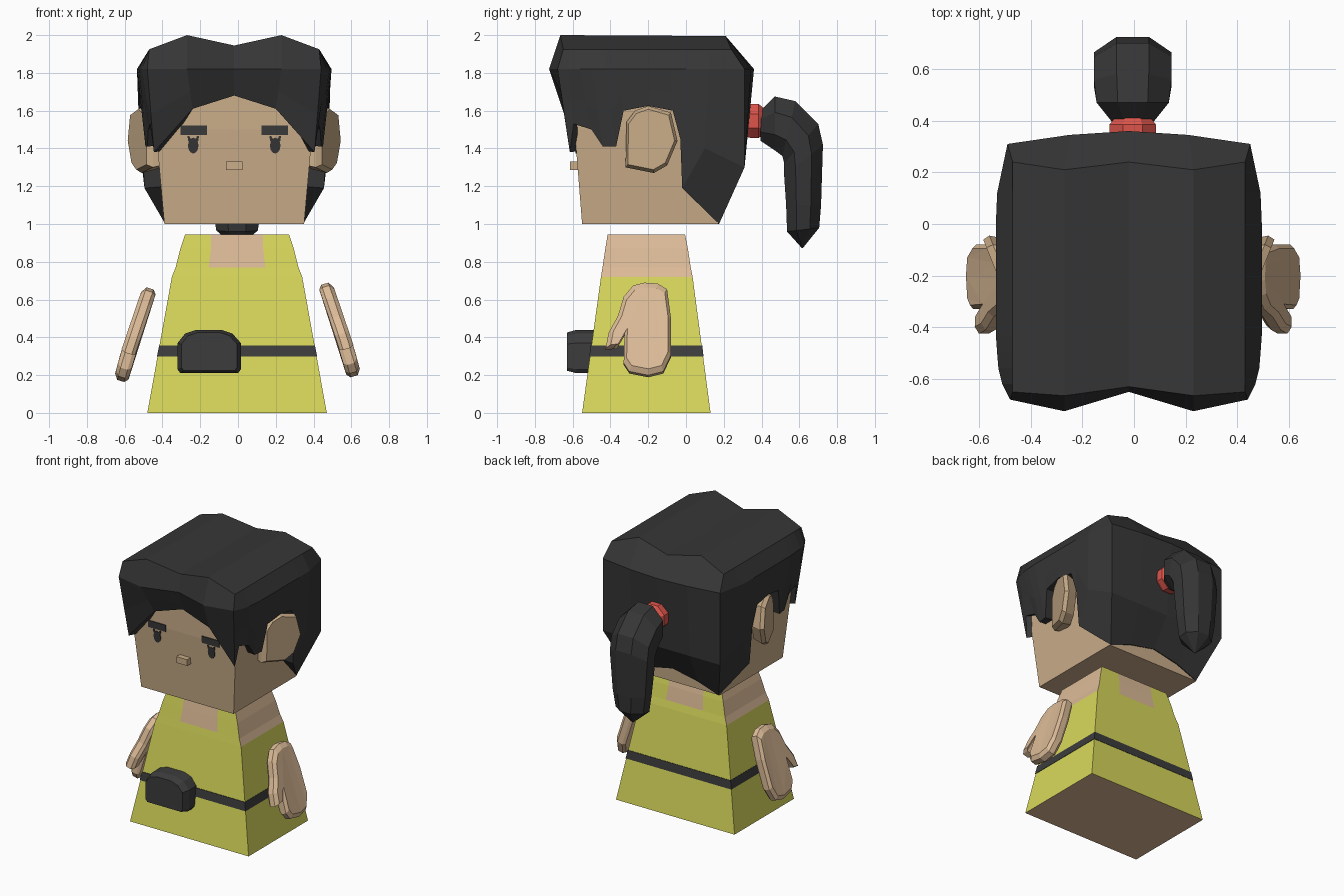
import bpy, bmesh, math
from mathutils import Vector

cube = bpy.data.objects.get("Cube")
if cube:
    bpy.data.objects.remove(cube, do_unlink=True)


def make_material(name, rgb):
    linear = [(c / 255 / 12.92 if c < 11 else ((c / 255 + 0.055) / 1.055) ** 2.4) for c in rgb]
    mat = bpy.data.materials.new(name)
    mat.use_nodes = True
    mat.diffuse_color = (*linear, 1)
    mat.node_tree.nodes["Principled BSDF"].inputs["Base Color"].default_value = (*linear, 1)
    return mat


face_skin = make_material("face skin", (203, 174, 138))
body_skin = make_material("body skin", (221, 188, 152))
yellow = make_material("yellow cloth", (216, 216, 92))
black = make_material("black hair", (54, 54, 54))
dark = make_material("dark leather", (60, 60, 60))
red = make_material("red band", (220, 85, 75))


def finish(name, bm, *mats):
    bmesh.ops.recalc_face_normals(bm, faces=bm.faces)
    mesh = bpy.data.meshes.new(name)
    bm.to_mesh(mesh)
    bm.free()
    for mat in mats:
        mesh.materials.append(mat)
    obj = bpy.data.objects.new(name, mesh)
    bpy.context.collection.objects.link(obj)
    return obj


def loft(rings, caps=True):
    """Skin a list of equal closed rings with quads and end caps."""
    bm = bmesh.new()
    rows = [[bm.verts.new(p) for p in ring] for ring in rings]
    n = len(rows[0])
    for low, high in zip(rows, rows[1:]):
        for i in range(n):
            j = (i + 1) % n
            bm.faces.new((low[i], low[j], high[j], high[i]))
    if caps:
        ends = [bm.faces.new(rows[0]), bm.faces.new(rows[-1])]
        if n > 8:
            bmesh.ops.triangulate(bm, faces=ends)
    return bm, rows


def rect(x, half, front, back, z):
    return [(x - half, front, z), (x + half, front, z), (x + half, back, z), (x - half, back, z)]


def box(name, x, half, front, back, low, high, mat):
    return finish(name, loft([rect(x, half, front, back, low), rect(x, half, front, back, high)])[0], mat)


MID = -0.02   # centre line of the head

# Body with a dress: square neck front and back, open shoulders at the sides
rings = []
for z, half, front, back in [(0, .475, -.55, .13), (.72, .345, -.45, .035), (.77, .325, -.442, .025),
                             (.87, .3, -.427, .01), (.945, .275, -.415, -.005)]:
    neck = .15 if z < .8 else .138
    xs = (-half, -neck, neck, half)
    rings.append([(x - .005, front, z) for x in xs] + [(x - .005, back, z) for x in reversed(xs)])
bm, _ = loft(rings)
bm.normal_update()
for f in bm.faces:
    c = f.calc_center_median()
    side = abs(f.normal.x) > .7
    flat = abs(f.normal.z) > .7
    neck = abs(c.x + .005) < .05 and c.z > .77
    f.material_index = 0 if flat or (c.z > .72 and side) or neck else 1
finish("body_and_dress", bm, body_skin, yellow)

# Belt and pouch
bm, _ = loft([rect(-.005, .424, -.512, .093, .298), rect(-.005, .412, -.504, .086, .358)])
finish("belt", bm, dark)

pouch = [(-.32, .23), (-.32, .37), (-.28, .42), (-.22, .44), (-.09, .44),
         (-.03, .42), (.015, .37), (.015, .23), (0, .21), (-.305, .21)]


def pouch_ring(y, s):
    return [(-.152 + (x + .152) * s, y, .32 + (z - .32) * s) for x, z in pouch]


finish("pouch", loft([pouch_ring(-.49, 1), pouch_ring(-.58, 1), pouch_ring(-.63, .88)])[0], dark)

# Mitten arms with thumbs, leaning outward
hand = [(-.15, .68), (-.1, .65), (-.08, .5), (-.08, .3), (-.12, .215), (-.2, .195), (-.3, .215),
        (-.33, .26), (-.325, .44), (-.38, .345), (-.425, .34), (-.41, .42), (-.36, .51),
        (-.33, .61), (-.28, .67), (-.22, .685)]


def arm_x(z):
    return .62 - .27 * (z - .2) if z < .35 else .58 - .34 * (z - .35)


for name, sign, drop in (("left_arm", 1, 0), ("right_arm", -1, .025)):
    rings = []
    for offset, s in ((-.04, .92), (-.022, 1), (.015, 1), (.034, .88)):
        ring = []
        for y, z in hand:
            y, z = -.2 + (y + .2) * s, .43 + (z - .43) * s
            ring.append((sign * (arm_x(z) + offset) - .003, y, z - drop + offset * .3))
        rings.append(ring)
    finish(name, loft(rings)[0], body_skin)

# Head
finish("head", loft([rect(MID, .37, -.55, .17, 1), rect(MID, .415, -.59, .2, 1.5),
                     rect(MID, .42, -.59, .2, 1.8)])[0], face_skin)
box("nose", MID, .043, -.615, -.55, 1.285, 1.33, face_skin)

# Ears, the back edge standing away from the head
ear = [(-.32, 1.3), (-.315, 1.54), (-.27, 1.6), (-.2, 1.625), (-.08, 1.59),
       (-.045, 1.44), (-.1, 1.31), (-.17, 1.27)]
for name, sign in (("left_ear", 1), ("right_ear", -1)):
    rings = []
    for offset, s in ((-.1, .9), (-.03, 1), (0, .9)):
        pts = [(-.2 + (y + .2) * s, 1.45 + (z - 1.45) * s) for y, z in ear]
        rings.append([(MID + sign * (.46 + .4 * (y + .32) + offset), y, z) for y, z in pts])
    finish(name, loft(rings)[0], face_skin)


# Eyes with lashes, and brows, as thin plates
def plate(name, pts, mat):
    def skin_y(z):
        return -.55 - .08 * (z - 1)
    rings = [[(x, skin_y(z) - d, z) for x, z in pts] for d in (-.002, .005)]
    finish(name, loft(rings)[0], mat)


for side, sign in (("left", 1), ("right", -1)):
    ex = MID + sign * .217
    oval = [(ex + .028 * math.cos(math.tau * i / 12), 1.415 + .042 * math.sin(math.tau * i / 12))
            for i in range(12)]
    plate(side + "_eye", oval, black)
    for k, dx in enumerate((-.018, .018)):
        lash = [(ex + dx * .5, 1.44), (ex + dx * 1.5, 1.44), (ex + dx * 1.7, 1.465), (ex + dx * 1.1, 1.465)]
        plate(f"{side}_lash_{k}", lash, black)
    brow = [(MID + sign * x, z) for x, z in ((.145, 1.472), (.285, 1.472), (.285, 1.522), (.145, 1.522))]
    plate(side + "_brow", brow, dark)

# Hair: half outline as brim x, y then the lower edge x, y, z
outline = [
    (0, -.65, 0, -.605, 1.68), (.25, -.725, .22, -.615, 1.61), (.46, -.68, .425, -.615, 1.38),
    (.49, -.62, .445, -.595, 1.53), (.505, -.56, .455, -.5, 1.5), (.51, -.5, .46, -.44, 1.41),
    (.515, -.43, .47, -.37, 1.41), (.515, -.36, .49, -.33, 1.6), (.515, -.2, .5, -.2, 1.625),
    (.515, -.08, .5, -.07, 1.6), (.515, 0, .49, -.03, 1.45), (.51, .12, .475, -.02, 1.19),
    (.47, .31, .365, .175, 1), (.23, .345, .2, .182, 1.06), (0, .36, 0, .182, 1.1)]
crown = {0: (0, -.63, 1.945), 1: (.25, -.665, 2), 2: (.45, -.65, 1.925),
         12: (.45, .24, 1.925), 13: (.25, .21, 1.995), 14: (0, .24, 1.945)}
layers = [[], [], [], [], []]
for i, (bx, by, lx, ly, lz) in enumerate(outline):
    brim, low = Vector((bx, by, 1.82)), Vector((lx, ly, lz))
    middle = brim.lerp(low, .55)
    if i == 11:
        middle = Vector((.5, .1, 1.4))
    if i > 11:
        middle = Vector((bx, .31, 1.3))
    top = Vector(crown.get(i, (.45, max(-.64, min(by, .23)), 1.925)))
    inner = Vector((min(lx, .36), max(-.54, min(ly, .13)), lz + .01))
    for layer, p in zip(layers, (inner, low, middle, brim, top)):
        layer.append(p)


def mirrored(half):
    whole = half + [Vector((-p.x, p.y, p.z)) for p in half[-2:0:-1]]
    return [p + Vector((MID, 0, 0)) for p in whole]


bm, rows = loft([mirrored(layer) for layer in layers], caps=False)
top = rows[-1]
last, n = len(outline) - 1, len(top)
for a, b in ((0, 1), (0, -1)):
    bm.faces.new((top[0], top[b], top[(last - b) % n], top[last]))
bm.faces.new(top[1:last])
bm.faces.new(top[last + 1:])
finish("hair", bm, black)


# Hair band and ponytail: octagon rings spanned between an upper and a lower point
def oct_ring(y1, z1, y2, z2, half):
    ring = []
    for i in range(8):
        a = math.tau * (i + .5) / 8
        t, w = math.sin(a) / .924, math.cos(a) / .924
        ring.append((-.005 + half * w, (y1 + y2) / 2 + t * (y1 - y2) / 2, (z1 + z2) / 2 + t * (z1 - z2) / 2))
    return ring


finish("hair_band", loft([oct_ring(y, 1.545 + r, y, 1.545 - r, r)
                          for y, r in ((.29, .075), (.345, .09), (.385, .09), (.41, .07))])[0], red)
tail = [(.395, 1.6, .395, 1.44, .08), (.47, 1.675, .47, 1.39, .14), (.58, 1.65, .51, 1.36, .15),
        (.7, 1.53, .52, 1.32, .15), (.725, 1.42, .52, 1.25, .15), (.715, 1.1, .53, 1.1, .13),
        (.705, .98, .535, .96, .11), (.618, .872, .614, .872, .003)]
finish("ponytail", loft([oct_ring(*row) for row in tail])[0], black)
